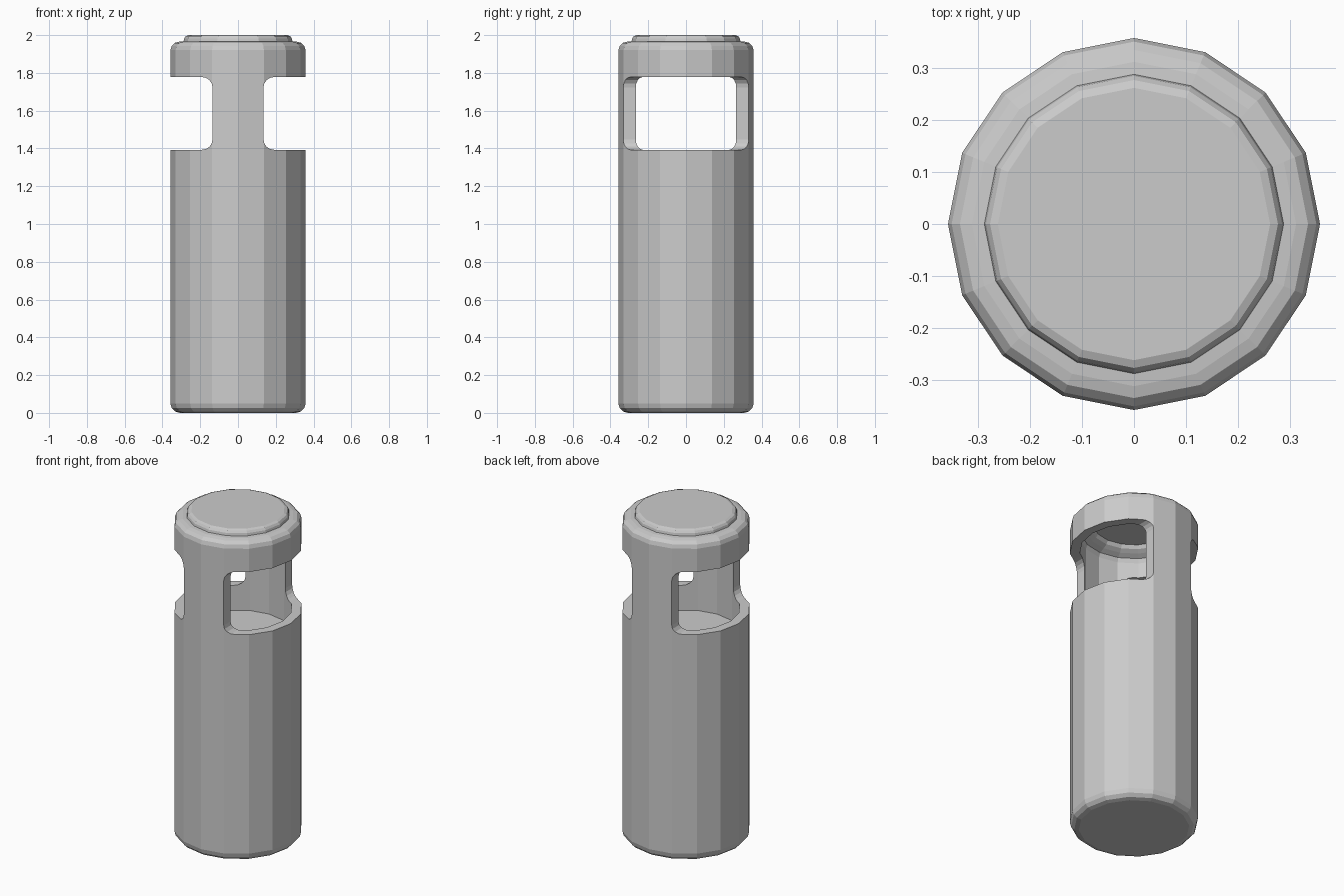
import bpy, bmesh
from math import cos, sin, pi

if "Cube" in bpy.data.objects:
    bpy.data.objects.remove(bpy.data.objects["Cube"])

SIDES = 16


def to_object(name, bm):
    bmesh.ops.recalc_face_normals(bm, faces=bm.faces)
    mesh = bpy.data.meshes.new(name)
    bm.to_mesh(mesh)
    bm.free()
    obj = bpy.data.objects.new(name, mesh)
    bpy.context.collection.objects.link(obj)
    return obj


def lathe(name, profile):
    """Closed solid from (radius, z) rings, capped at both ends."""
    bm = bmesh.new()
    rings = [[bm.verts.new((r * cos(2 * pi * i / SIDES), r * sin(2 * pi * i / SIDES), z))
              for i in range(SIDES)] for r, z in profile]
    for a, b in zip(rings, rings[1:]):
        for i in range(SIDES):
            j = (i + 1) % SIDES
            bm.faces.new((a[i], a[j], b[j], b[i]))
    bm.faces.new(rings[0])
    bm.faces.new(rings[-1])
    return to_object(name, bm)


def window_cutter(name, side):
    """Prism along y with rounded corners next to the posts."""
    x0, x1, z0, z1, r = 0.135, 0.5, 1.393, 1.778, 0.055
    pts = [(x1, z0), (x1, z1)]
    for cz, start in ((z1 - r, pi / 2), (z0 + r, pi)):
        for k in range(5):
            a = start + k * pi / 8
            pts.append((x0 + r + r * cos(a), cz + r * sin(a)))
    bm = bmesh.new()
    face = bm.faces.new([bm.verts.new((side * x, -0.5, z)) for x, z in pts])
    ext = bmesh.ops.extrude_face_region(bm, geom=[face])
    verts = [v for v in ext["geom"] if isinstance(v, bmesh.types.BMVert)]
    bmesh.ops.translate(bm, verts=verts, vec=(0, 1, 0))
    return to_object(name, bm)


def cut(obj, cutter):
    cutter.hide_render = True
    mod = obj.modifiers.new("cut", 'BOOLEAN')
    mod.operation = 'DIFFERENCE'
    mod.solver = 'EXACT'
    mod.object = cutter
    bpy.context.view_layer.objects.active = obj
    bpy.ops.object.modifier_apply(modifier=mod.name)
    bpy.data.objects.remove(cutter, do_unlink=True)


# Outer shell with rounded rims and the raised lid disc
body = lathe("lantern_body", [
    (0.308, 0.0), (0.333, 0.007), (0.351, 0.025), (0.358, 0.05),
    (0.358, 1.92), (0.351, 1.943), (0.335, 1.959), (0.312, 1.965),
    (0.288, 1.967), (0.285, 1.982), (0.277, 1.994), (0.262, 2.0)])

# Hollow chamber behind the windows
cut(body, lathe("chamber_cutter", [
    (0.302, 1.24), (0.302, 1.87), (0.292, 1.895), (0.262, 1.91),
    (0.238, 1.925), (0.225, 1.945)]))

# Left and right windows, leaving a post at front and back
for side, label in ((-1, "left"), (1, "right")):
    cut(body, window_cutter(label + "_window_cutter", side))
